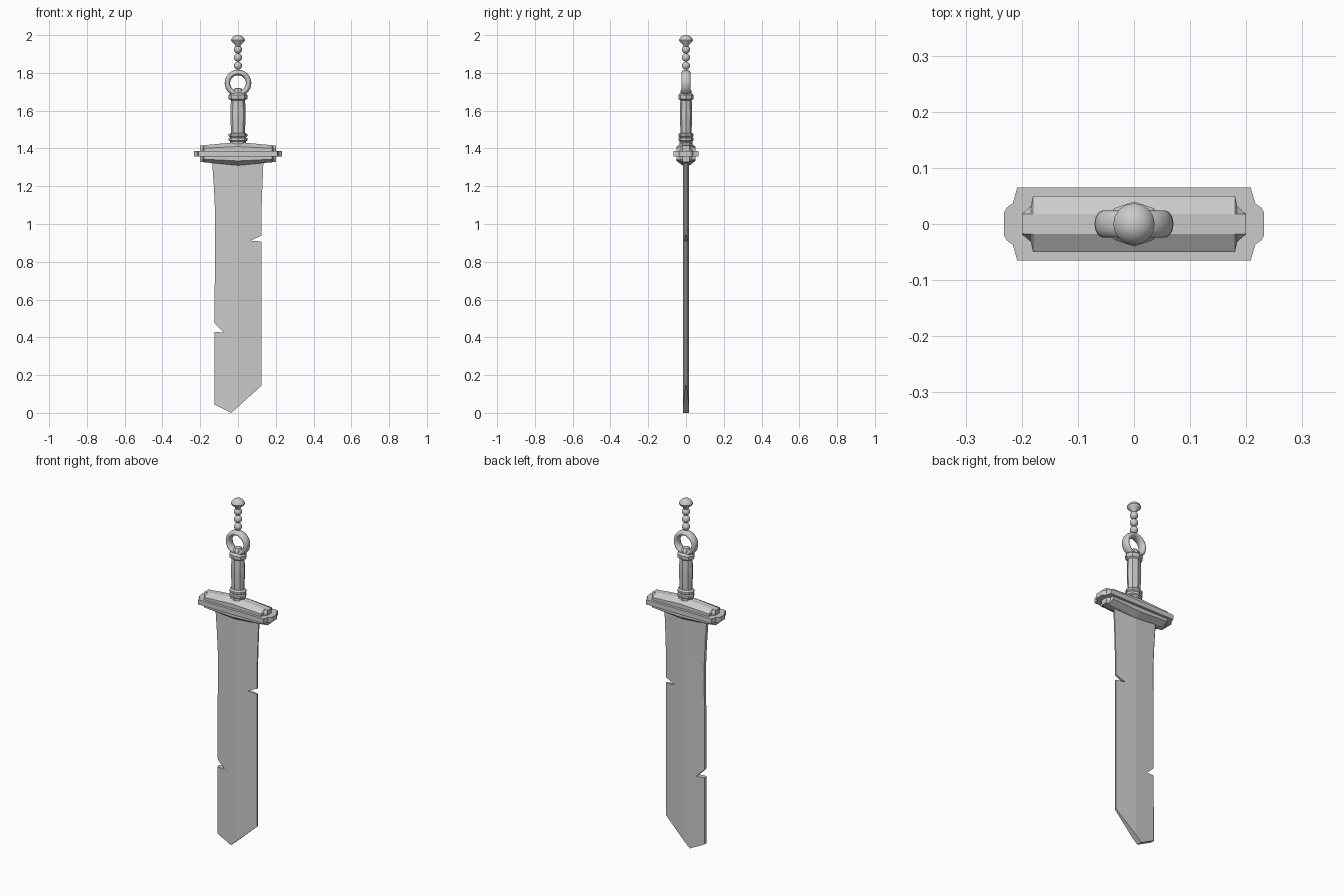
import bpy, bmesh, math
from mathutils import Vector

if "Cube" in bpy.data.objects:
    bpy.data.objects.remove(bpy.data.objects["Cube"])


def loft(name, rings, cuts=(), smooth=False):
    """Skin a list of equal-length point rings, cap both ends, trim by planes."""
    bm = bmesh.new()
    vs = [[bm.verts.new(p) for p in r] for r in rings]
    n = len(rings[0])
    for a, b in zip(vs, vs[1:]):
        for i in range(n):
            j = (i + 1) % n
            bm.faces.new((a[i], a[j], b[j], b[i]))
    bm.faces.new(vs[0][::-1])
    bm.faces.new(vs[-1])
    bmesh.ops.remove_doubles(bm, verts=bm.verts[:], dist=1e-5)
    for co, no in cuts:
        res = bmesh.ops.bisect_plane(
            bm, geom=bm.verts[:] + bm.edges[:] + bm.faces[:],
            plane_co=co, plane_no=Vector(no).normalized(), clear_outer=True)
        edges = [e for e in res["geom_cut"] if isinstance(e, bmesh.types.BMEdge)]
        bmesh.ops.holes_fill(bm, edges=edges, sides=0)
    bmesh.ops.recalc_face_normals(bm, faces=bm.faces[:])
    me = bpy.data.meshes.new(name)
    bm.to_mesh(me)
    bm.free()
    ob = bpy.data.objects.new(name, me)
    bpy.context.collection.objects.link(ob)
    if smooth:
        smooth_shade(ob)
    return ob


def smooth_shade(ob):
    bpy.ops.object.select_all(action='DESELECT')
    ob.select_set(True)
    bpy.context.view_layer.objects.active = ob
    bpy.ops.object.shade_smooth_by_angle(angle=math.radians(40))


def lathe(name, profile, sides, sy=1.0, smooth=False):
    """Turn (radius, z) pairs around z, squashed in y by sy."""
    ang = [2 * math.pi * i / sides for i in range(sides)]
    rings = [[(r * math.cos(a), r * sy * math.sin(a), z) for a in ang] for r, z in profile]
    return loft(name, rings, smooth=smooth)


# Blade: thick spine at -x, thin edge at +x, flared at the guard, angled broken tip
def blade_ring(z, xl, xr):
    half = [(xl, 0.009), (xl + 0.009, 0.014), (0, 0.016), (xr, 0.004)]
    return [(x, -y, z) for x, y in half] + [(x, y, z) for x, y in half[::-1]]


blade = loft("blade",
             [blade_ring(-0.02, -0.125, 0.125), blade_ring(1.08, -0.122, 0.125),
              blade_ring(1.2, -0.128, 0.129), blade_ring(1.34, -0.138, 0.135)],
             cuts=[((-0.035, 0, 0), (0.145, 0, -0.16)),
                   ((-0.035, 0, 0), (-0.045, 0, -0.09))])

# Notches chipped out of both blade edges
for name, tri in (("notch_cutter_left", [(-0.075, 0.425), (-0.175, 0.525), (-0.175, 0.433)]),
                  ("notch_cutter_right", [(0.065, 0.912), (0.185, 0.965), (0.185, 0.902)])):
    cutter = loft(name, [[(x, y, z) for x, z in tri] for y in (-0.1, 0.1)])
    cutter.hide_render = True
    cutter.hide_set(True)
    mod = blade.modifiers.new(name, 'BOOLEAN')
    mod.operation = 'DIFFERENCE'
    mod.solver = 'EXACT'
    mod.object = cutter


# Guard: wide middle plate with shaped ends
MID = 1.372


def mirror_x(half):
    return [(-s[0], *s[1:]) for s in half] + [(0, *half[-1][1:])] + half[::-1]


plate = mirror_x([(0.232, 0.02), (0.227, 0.029), (0.216, 0.037), (0.208, 0.065)])
loft("guard_plate", [[(x, -w, MID - 0.014), (x, w, MID - 0.014),
                      (x, w, MID + 0.014), (x, -w, MID + 0.014)] for x, w in plate])

# Guard: ridged blocks above and below the plate
ridge = [(0.2, 0.0185, 0.028, 0.043), (0.195, 0.022, 0.028, 0.0435),
         (0.184, 0.032, 0.029, 0.0445), (0.18, 0.05, 0.029, 0.045)]
sections = mirror_x(ridge)
sections[len(ridge)] = (0, 0.05, 0.038, 0.062)
for name, s in (("guard_upper_block", 1), ("guard_lower_block", -1)):
    loft(name, [[(x, y, MID + s * h) for y, h in
                 ((-w, 0.01), (-w, e), (-0.018, t), (0.018, t), (w, e), (w, 0.01))]
                for x, w, e, t in sections])

# Grip with collars, eight-sided and slightly flattened
lathe("grip", [(0.036, 1.47), (0.041, 1.58), (0.037, 1.67)], 8, 0.8)
lathe("lower_collar", [(0.042, 1.42), (0.042, 1.437), (0.049, 1.442), (0.049, 1.454),
                       (0.042, 1.459), (0.049, 1.465), (0.049, 1.476), (0.038, 1.483)], 8, 0.8)
lathe("upper_collar", [(0.038, 1.655), (0.049, 1.662), (0.05, 1.682), (0.042, 1.69),
                       (0.03, 1.695)], 8, 0.8)
lathe("ring_socket", [(0.026, 1.685), (0.026, 1.705), (0.018, 1.718), (0, 1.721)], 8, 1.1)

# Pommel ring
bpy.ops.mesh.primitive_torus_add(major_segments=32, minor_segments=12, major_radius=0.056,
                                 minor_radius=0.0145, location=(0, 0, 1.746),
                                 rotation=(math.pi / 2, 0, 0))
ring = bpy.context.object
ring.name = "pommel_ring"
ring.scale = (1, 1, 1.65)
smooth_shade(ring)

# Bead chain and end finial
for i in range(3):
    bpy.ops.mesh.primitive_uv_sphere_add(segments=16, ring_count=10, radius=0.0215,
                                         location=(0, 0, 1.838 + 0.043 * i))
    bpy.context.object.name = f"bead_{i + 1}"
    smooth_shade(bpy.context.object)
lathe("finial", [(0.012, 1.937), (0.016, 1.95), (0.034, 1.966), (0.037, 1.974), (0.034, 1.981),
                 (0.026, 1.991), (0.014, 1.998), (0, 2.0)], 16, smooth=True)
